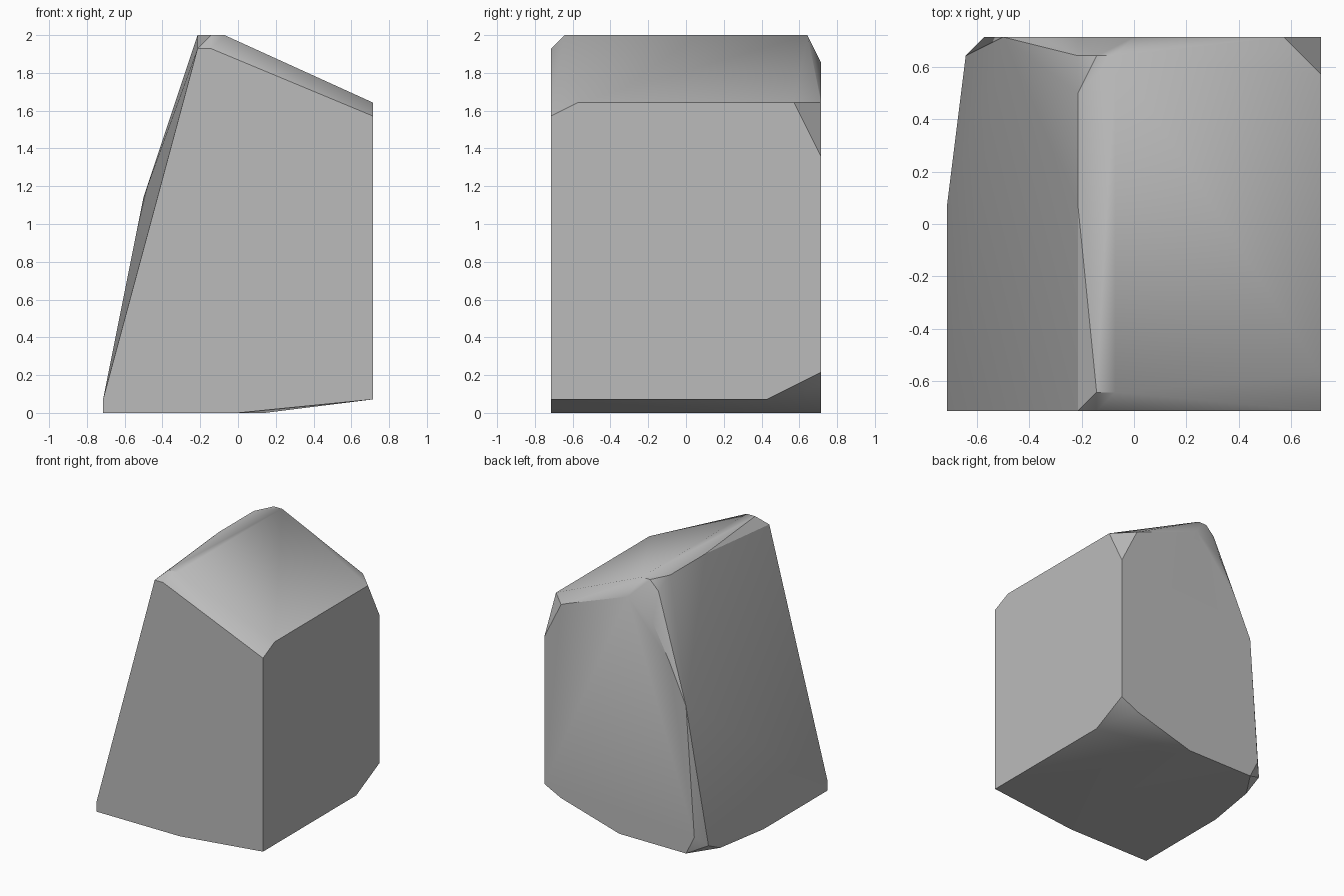
import bpy
import bmesh
from math import radians

cube = bpy.data.objects.get("Cube")
if cube:
    bpy.data.objects.remove(cube)

UNIT = 1 / 14   # chisel grid step; the block is 28 steps tall
HALF = 10       # half of its width and depth, in steps


def stone_material(name, colour):
    mat = bpy.data.materials.new(name)
    mat.use_nodes = True
    mat.diffuse_color = colour
    mat.node_tree.nodes["Principled BSDF"].inputs["Base Color"].default_value = colour
    return mat


def slice_y(y, profile):
    """Outline given as (x, z), standing at depth y."""
    return [(x, y, z) for x, z in profile]


def slice_z(z, profile):
    """Outline given as (x, y), lying at height z."""
    return [(x, y, z) for x, y in profile]


def slice_x(x, profile):
    """Outline given as (y, z), standing at side position x."""
    return [(x, y, z) for y, z in profile]


corners = []
# Flat front face
corners += slice_y(-HALF, [(-10, 0), (0, 0), (10, 1), (10, 22), (-2, 27), (-3, 27), (-10, 1)])
# Back face with its broken corners
corners += slice_y(HALF, [(-7, 0), (1, 0), (8, 2), (10, 3), (10, 19), (8, 23), (7.3, 23.3),
                          (0, 26), (-3, 24), (-5, 20.3), (-7, 16), (-8, 2)])
# Flat right side
corners += slice_x(HALF, [(-8, 23), (8, 23), (6, 1)])
# Narrow crest
corners += slice_z(28, [(-2, -9), (-1, -9), (-1, 9), (-2, 9), (-3, 7), (-3, 1)])
# Bulging foot of the sloping left side
corners += slice_z(0, [(-10, 1), (-9, 7), (2, 8)])
corners += slice_z(1, [(-10, 1), (-9, 9)])
# Chipped edge between the left side and the back
corners += slice_y(9, [(-8, 9), (-3, 27)])

# Wrap the corners into one solid stone
bm = bmesh.new()
for corner in corners:
    bm.verts.new([c * UNIT for c in corner])
hull = bmesh.ops.convex_hull(bm, input=bm.verts[:])
unused = {v for v in hull["geom_interior"] if isinstance(v, bmesh.types.BMVert)}
bmesh.ops.delete(bm, geom=list(unused), context="VERTS")
bmesh.ops.dissolve_limit(bm, angle_limit=radians(0.5), verts=bm.verts[:], edges=bm.edges[:])
bmesh.ops.recalc_face_normals(bm, faces=bm.faces[:])

mesh = bpy.data.meshes.new("rock_block")
bm.to_mesh(mesh)
bm.free()
mesh.materials.append(stone_material("stone_grey", (0.5, 0.5, 0.5, 1)))

rock = bpy.data.objects.new("rock_block", mesh)
bpy.context.collection.objects.link(rock)
bpy.context.view_layer.objects.active = rock
rock.select_set(True)
bpy.ops.object.shade_smooth_by_angle(angle=radians(30))
